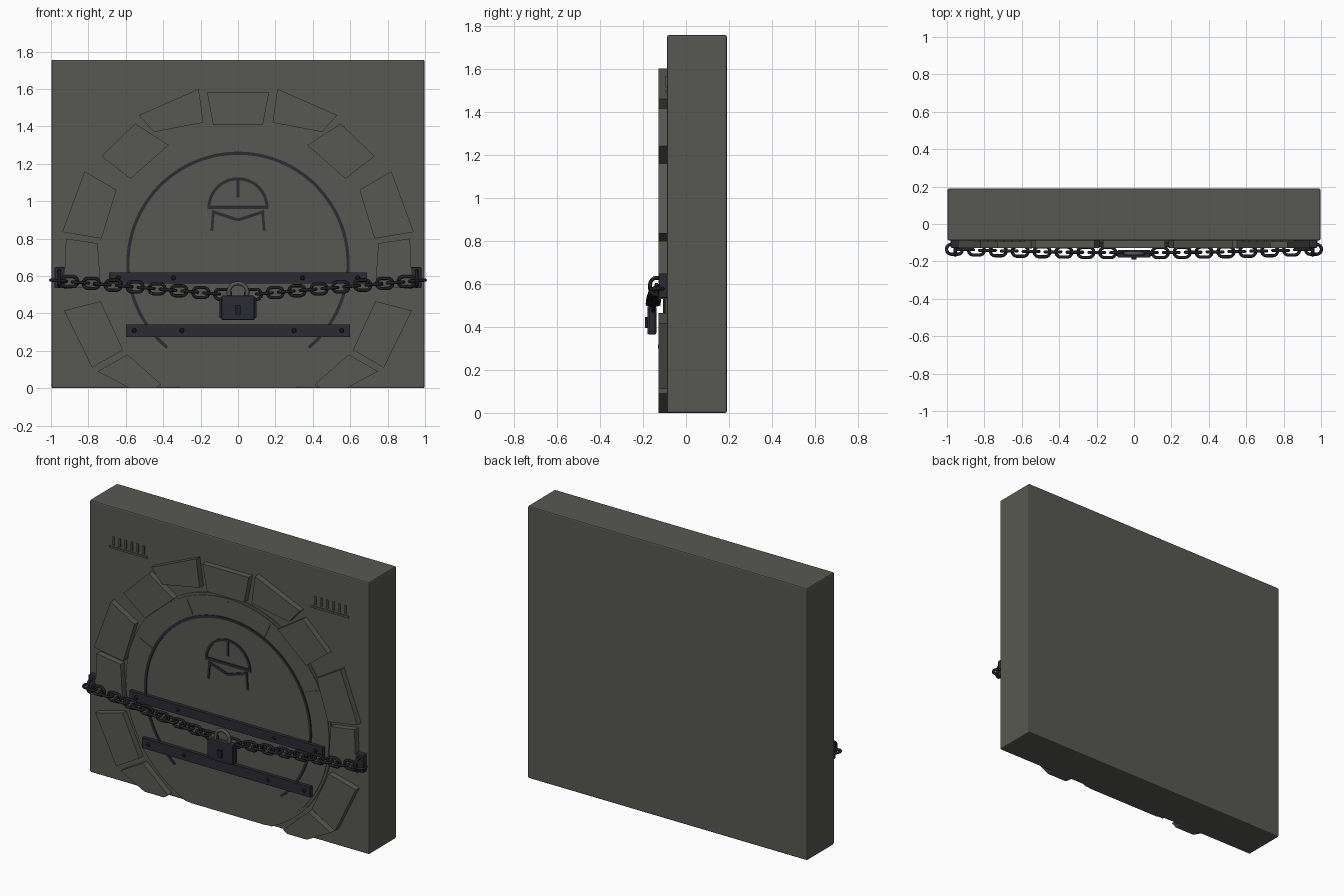
import bpy, bmesh, math
from mathutils import Matrix

cube = bpy.data.objects.get("Cube")
if cube:
    bpy.data.objects.remove(cube, do_unlink=True)


def material(name, color):
    m = bpy.data.materials.new(name)
    m.use_nodes = True
    m.diffuse_color = (*color, 1)
    m.node_tree.nodes["Principled BSDF"].inputs["Base Color"].default_value = (*color, 1)
    return m


STONE = material("grey stone", (0.097, 0.099, 0.084))
IRON = material("dark iron", (0.024, 0.024, 0.033))
CHAIN = material("blackened chain", (0.014, 0.014, 0.017))
STEEL = material("worn steel", (0.09, 0.09, 0.09))

WALL_FRONT = -0.088
DISC_FRONT = -0.1
CENTRE_Z = 0.668


def finish(name, bm, mat, smooth=False):
    bmesh.ops.recalc_face_normals(bm, faces=bm.faces)
    mesh = bpy.data.meshes.new(name)
    bm.to_mesh(mesh)
    bm.free()
    mesh.materials.append(mat)
    for p in mesh.polygons:
        p.use_smooth = smooth
    ob = bpy.data.objects.new(name, mesh)
    bpy.context.collection.objects.link(ob)
    return ob


def prism(name, outline, y_front, y_back, mat):
    """Extrude an x-z outline along y."""
    bm = bmesh.new()
    face = bm.faces.new([bm.verts.new((x, y_front, z)) for x, z in outline])
    new = bmesh.ops.extrude_face_region(bm, geom=[face])["geom"]
    for v in new:
        if isinstance(v, bmesh.types.BMVert):
            v.co.y = y_back
    return finish(name, bm, mat)


def box(name, x, y, z, mat, bevel=0.0):
    """Box from (min, max) ranges."""
    ob = prism(name, [(x[0], z[0]), (x[1], z[0]), (x[1], z[1]), (x[0], z[1])], y[0], y[1], mat)
    if bevel:
        mod = ob.modifiers.new("bevel", 'BEVEL')
        mod.width = bevel
        mod.segments = 2
    return ob


def arc(r, a0, a1, n, cz=CENTRE_Z):
    angles = [a0 + (a1 - a0) * i / n for i in range(n + 1)]
    return [(r * math.cos(a), cz + r * math.sin(a)) for a in angles]


def arc_band(name, r0, r1, a0, a1, n, y, mat, cz=CENTRE_Z):
    return prism(name, arc(r1, a0, a1, n, cz) + arc(r0, a1, a0, n, cz), y[0], y[1], mat)


def stroke(name, p, q, width, y, mat):
    """Flat bar between two x-z points."""
    dx, dz = q[0] - p[0], q[1] - p[1]
    k = width / 2 / math.hypot(dx, dz)
    nx, nz = -dz * k, dx * k
    return prism(name, [(p[0] + nx, p[1] + nz), (q[0] + nx, q[1] + nz),
                        (q[0] - nx, q[1] - nz), (p[0] - nx, p[1] - nz)], y[0], y[1], mat)


def ring_mesh(name, major, minor, stretch, mat):
    """Torus in the x-y plane, stretched along x into an oval."""
    bm = bmesh.new()
    grid = []
    for i in range(20):
        a = 2 * math.pi * (i + 0.5) / 20
        shift = math.copysign(stretch, math.cos(a))
        row = []
        for j in range(8):
            b = 2 * math.pi * j / 8
            r = major + minor * math.cos(b)
            row.append(bm.verts.new((r * math.cos(a) + shift, r * math.sin(a), minor * math.sin(b))))
        grid.append(row)
    for i in range(20):
        for j in range(8):
            n, m = (i + 1) % 20, (j + 1) % 8
            bm.faces.new((grid[i][j], grid[n][j], grid[n][m], grid[i][m]))
    return finish(name, bm, mat, smooth=True)


# Wall slab
box("wall", (-0.997, 0.997), (WALL_FRONT, 0.19), (0, 1.756), STONE, 0.008)

# Round door, cut off at the floor
for name, r, y in (("door_rim", 0.735, -0.095), ("door_disc", 0.72, DISC_FRONT)):
    low = math.asin(-CENTRE_Z / r)
    prism(name, arc(r, low, math.pi - low, 72), y, WALL_FRONT + 0.01, STONE)

# Surrounding stones: one side, mirrored, plus the keystone
stones = [
    [(-.53, 1.46), (-.21, 1.60), (-.185, 1.42), (-.45, 1.37)],
    [(-.55, 1.415), (-.37, 1.30), (-.575, 1.12), (-.73, 1.24)],
    [(-.82, 1.16), (-.65, 1.06), (-.73, .80), (-.94, .835)],
    [(-.92, .80), (-.75, .775), (-.735, .55), (-.93, .53)],
    [(-.93, .415), (-.735, .465), (-.615, .205), (-.78, .11)],
    [(-.75, .09), (-.59, .18), (-.41, .02), (-.44, 0), (-.58, 0)],
]
STONE_Y = (-0.127, WALL_FRONT + 0.01)
prism("keystone", [(-.165, 1.58), (.165, 1.58), (.133, 1.41), (-.133, 1.41)], *STONE_Y, STONE)
for i, pts in enumerate(stones):
    for side, s in (("right", 1), ("left", -1)):
        prism(f"arch_stone_{side}_{i + 1}", [(s * x, z) for x, z in pts], *STONE_Y, STONE)

# Dark inlaid arch line and radial joints on the door
INLAY_Y = (DISC_FRONT - 0.006, DISC_FRONT + 0.002)
arc_band("door_arch_line", 0.58, 0.597, math.radians(-50), math.radians(230), 72, INLAY_Y, IRON)
for i, deg in enumerate((-65, -25, 0, 25, 65)):
    d = (math.sin(math.radians(deg)), math.cos(math.radians(deg)))
    stroke(f"radial_joint_{i + 1}", (d[0] * .605, CENTRE_Z + d[1] * .605),
           (d[0] * .7, CENTRE_Z + d[1] * .7), 0.014, (DISC_FRONT - 0.004, DISC_FRONT + 0.002), STONE)

# Plain arched ornament
arc_band("ornament_arch", 0.147, 0.163, 0, math.pi, 28, INLAY_Y, IRON, cz=0.965)
stroke("ornament_bar", (-.163, .967), (.163, .967), 0.018, INLAY_Y, IRON)
stroke("ornament_stem", (0, 1.02), (0, 1.12), 0.014, INLAY_Y, IRON)
for side, s in (("left", 1), ("right", -1)):
    stroke(f"ornament_brace_{side}", (s * .14, .945), (0, .90), 0.016, INLAY_Y, IRON)
    stroke(f"ornament_post_{side}", (s * .132, .94), (s * .14, .84), 0.014, INLAY_Y, IRON)

# Carved ledges with plain notches in the upper corners
for side, x0 in (("right", -.855), ("left", .585)):
    y = (WALL_FRONT - 0.007, WALL_FRONT + 0.002)
    box(f"corner_ledge_{side}", (x0, x0 + .27), y, (1.488, 1.5), STONE)
    for i in range(6):
        x = x0 + .025 + i * .043
        box(f"corner_notch_{side}_{i + 1}", (x, x + .012), y, (1.512, 1.565), STONE)

# Iron straps with rivets
for name, half, z0, z1, rivets in (("upper_strap", .69, .56, .62, (.64, .345)),
                                   ("lower_strap", .6, .275, .342, (.555, .3))):
    box(name, (-half, half), (-0.122, DISC_FRONT + 0.005), (z0, z1), IRON)
    for x in rivets:
        for s in (-1, 1):
            bm = bmesh.new()
            bmesh.ops.create_cone(bm, cap_ends=True, segments=12, radius1=.013, radius2=.008, depth=.01,
                                  matrix=Matrix.Translation((s * x, -.126, (z0 + z1) / 2))
                                  @ Matrix.Rotation(math.pi / 2, 4, 'X'))
            finish(name + "_rivet", bm, CHAIN)

# Chain of alternating links sagging to the lock
link = ring_mesh("chain_link", 0.027, 0.0085, 0.016, CHAIN)
first = True
for s in (-1, 1):
    for i in range(16):
        x = 0.082 + i * 0.0585
        ob = link if first else bpy.data.objects.new("chain_link", link.data)
        if not first:
            bpy.context.collection.objects.link(ob)
        first = False
        t = x / 0.96
        ob.location = (s * x, -0.153 + 0.018 * t * t, 0.495 + 0.08 * t)
        ob.rotation_euler = (math.pi / 2 if i % 2 == 0 else 0, -s * 0.08 if i % 2 else 0, 0)

# Wall brackets holding the chain ends
for side, s in (("left", 1), ("right", -1)):
    xs = sorted((s * .925, s * .98))
    box(f"bracket_{side}", xs, (-0.127, WALL_FRONT + 0.01), (.535, .647), IRON, 0.004)
    eye = ring_mesh(f"bracket_eye_{side}", 0.032, 0.009, 0.008, CHAIN)
    eye.location = (s * .955, -0.135, 0.588)
    eye.rotation_euler = (0, math.pi / 2, 0)

# Padlock
box("padlock_body", (-.088, .088), (-.18, -.138), (.365, .495), IRON, 0.006)
box("padlock_side_band", (-.098, .098), (-.172, -.146), (.375, .485), IRON, 0.004)
box("keyhole_plate", (-.014, .014), (-.19, -.175), (.395, .445), CHAIN)
shackle = ring_mesh("padlock_shackle", 0.05, 0.011, 0.0, STEEL)
shackle.location = (0, -0.157, 0.512)
shackle.rotation_euler = (math.pi / 2, 0, 0)
